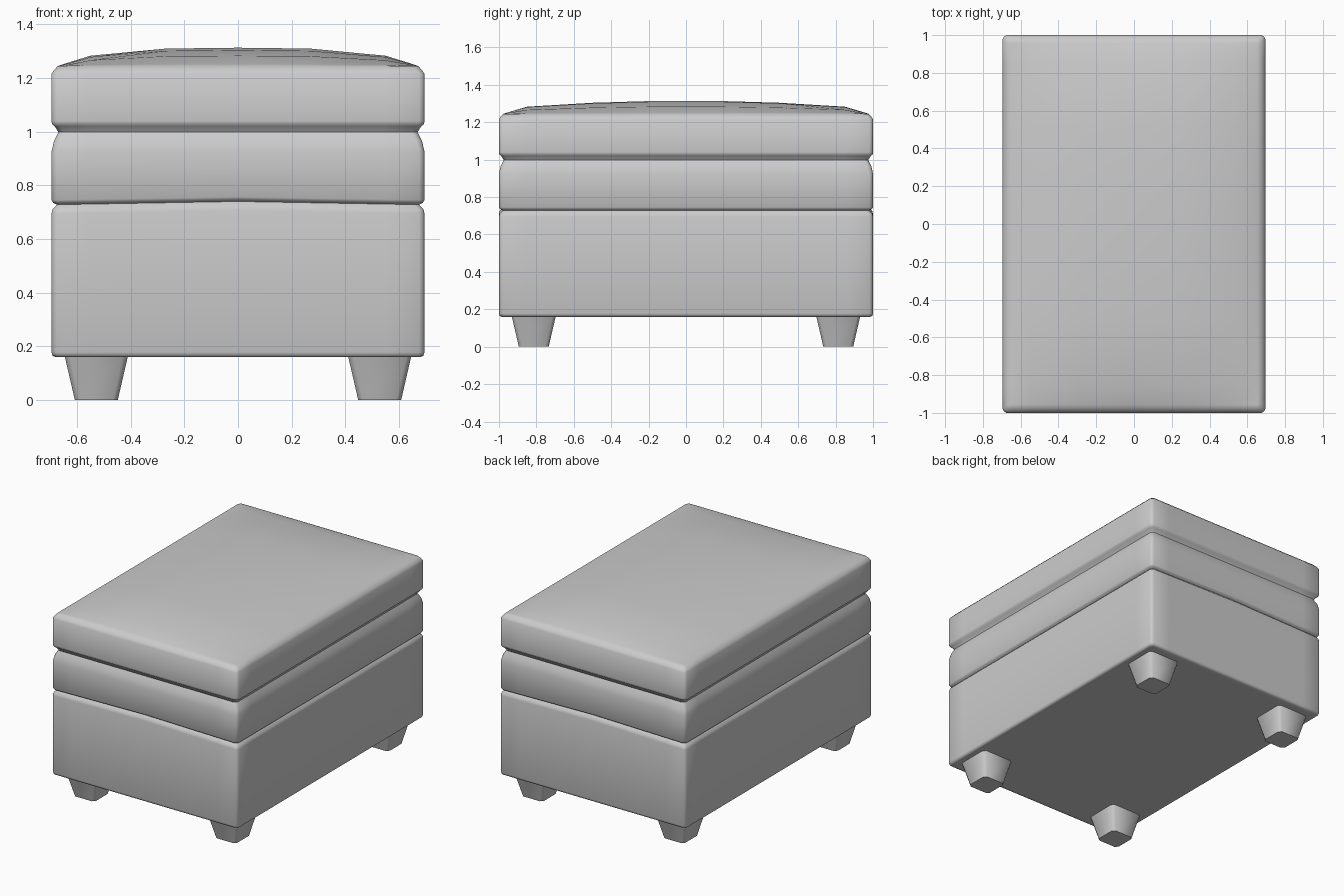
import bpy, bmesh, math

if "Cube" in bpy.data.objects:
    bpy.data.objects.remove(bpy.data.objects["Cube"])

HX, HY = 0.695, 1.0
ROUND = 0.02          # vertical corner rounding
CROWN = 0.068         # height of the domed seat
MID_X = [(0, 1.0), (0.27, 0.95), (0.55, 0.56)]
MID_Y = [(0.2, 1.0), (0.5, 0.87), (0.85, 0.56)]


def finish(name, bm, angle=60):
    bmesh.ops.recalc_face_normals(bm, faces=bm.faces)
    me = bpy.data.meshes.new(name)
    bm.to_mesh(me)
    bm.free()
    ob = bpy.data.objects.new(name, me)
    bpy.context.collection.objects.link(ob)
    bpy.ops.object.select_all(action='DESELECT')
    bpy.context.view_layer.objects.active = ob
    ob.select_set(True)
    bpy.ops.object.shade_smooth_by_angle(angle=math.radians(angle))
    return ob


def stations(mid, half):
    """Mirrored (position, dome weight) list across one axis."""
    pos = mid + [(half - ROUND, 0.1), (half, 0.0)]
    neg = [(-p, w) for p, w in reversed(pos) if p > 0]
    return neg + pos


def grid_points(inset, z, lift=0.0, crown=0.0):
    """Rounded rectangular grid; its border is the ring outline."""
    hx, hy = HX - inset, HY - inset
    xs, ys = stations(MID_X, hx), stations(MID_Y, hy)
    pts = {}
    for i, (x, wx) in enumerate(xs):
        for j, (y, wy) in enumerate(ys):
            px, py = x, y
            if i in (0, len(xs) - 1) and j in (0, len(ys) - 1):
                px -= math.copysign(ROUND * 0.35, x)
                py -= math.copysign(ROUND * 0.35, y)
            pz = z + lift * (1 - abs(x) / hx) + crown * wx * wy
            pts[i, j] = (px, py, pz)
    return pts, len(xs), len(ys)


def border(nx, ny):
    return ([(i, 0) for i in range(nx - 1)] + [(nx - 1, j) for j in range(ny - 1)]
            + [(i, ny - 1) for i in range(nx - 1, 0, -1)]
            + [(0, j) for j in range(ny - 1, 0, -1)])


def upholstery(name, rings, bottom=False, top=False):
    """Loft rings of (inset, z, lift); optionally close with grids."""
    bm = bmesh.new()
    prev = None
    for k, ring in enumerate(rings):
        last = k == len(rings) - 1
        cap = (bottom and k == 0) or (top and last)
        pts, nx, ny = grid_points(*ring, crown=CROWN if top and last else 0)
        edge = border(nx, ny)
        verts = {key: bm.verts.new(pts[key]) for key in (pts if cap else edge)}
        if cap:
            for i in range(nx - 1):
                for j in range(ny - 1):
                    bm.faces.new([verts[i, j], verts[i + 1, j],
                                  verts[i + 1, j + 1], verts[i, j + 1]])
        loop = [verts[key] for key in edge]
        if prev:
            n = len(loop)
            for a in range(n):
                b = (a + 1) % n
                bm.faces.new([prev[a], prev[b], loop[b], loop[a]])
        prev = loop
    return finish(name, bm)


# Upholstered box, middle band and domed seat cushion
upholstery("base_box", [(0.015, 0.16, 0), (0.004, 0.165, 0), (0, 0.178, 0),
                        (0, 0.695, 0.012), (0.004, 0.712, 0.012),
                        (0.02, 0.728, 0.012)], bottom=True)
upholstery("middle_band", [(0.02, 0.728, 0.012), (0.006, 0.735, 0.012),
                           (0, 0.745, 0.012), (0, 0.925, 0),
                           (0.009, 0.965, 0), (0.026, 0.998, 0)])
upholstery("seat_cushion", [(0.026, 0.998, 0), (0.012, 1.02, 0), (0.002, 1.028, 0),
                            (0, 1.04, 0), (0, 1.215, 0), (0.008, 1.228, 0),
                            (0.024, 1.245, 0)], top=True)


# Tapered square feet with chamfered edges
def foot(name, cx, cy):
    bm = bmesh.new()
    loops = []
    for half, z in ((0.08, 0.0), (0.117, 0.16)):
        c = half - 0.018
        outline = [(c, -half), (half, -c), (half, c), (c, half),
                   (-c, half), (-half, c), (-half, -c), (-c, -half)]
        loops.append([bm.verts.new((cx + x, cy + y, z)) for x, y in outline])
    low, high = loops
    for a in range(8):
        b = (a + 1) % 8
        bm.faces.new([low[a], low[b], high[b], high[a]])
    bm.faces.new(low)
    bm.faces.new(high)
    finish(name, bm)


for sx, side in ((-1, "left"), (1, "right")):
    for sy, end in ((-1, "front"), (1, "back")):
        foot(f"{end}_{side}_foot", sx * 0.528, sy * 0.814)
